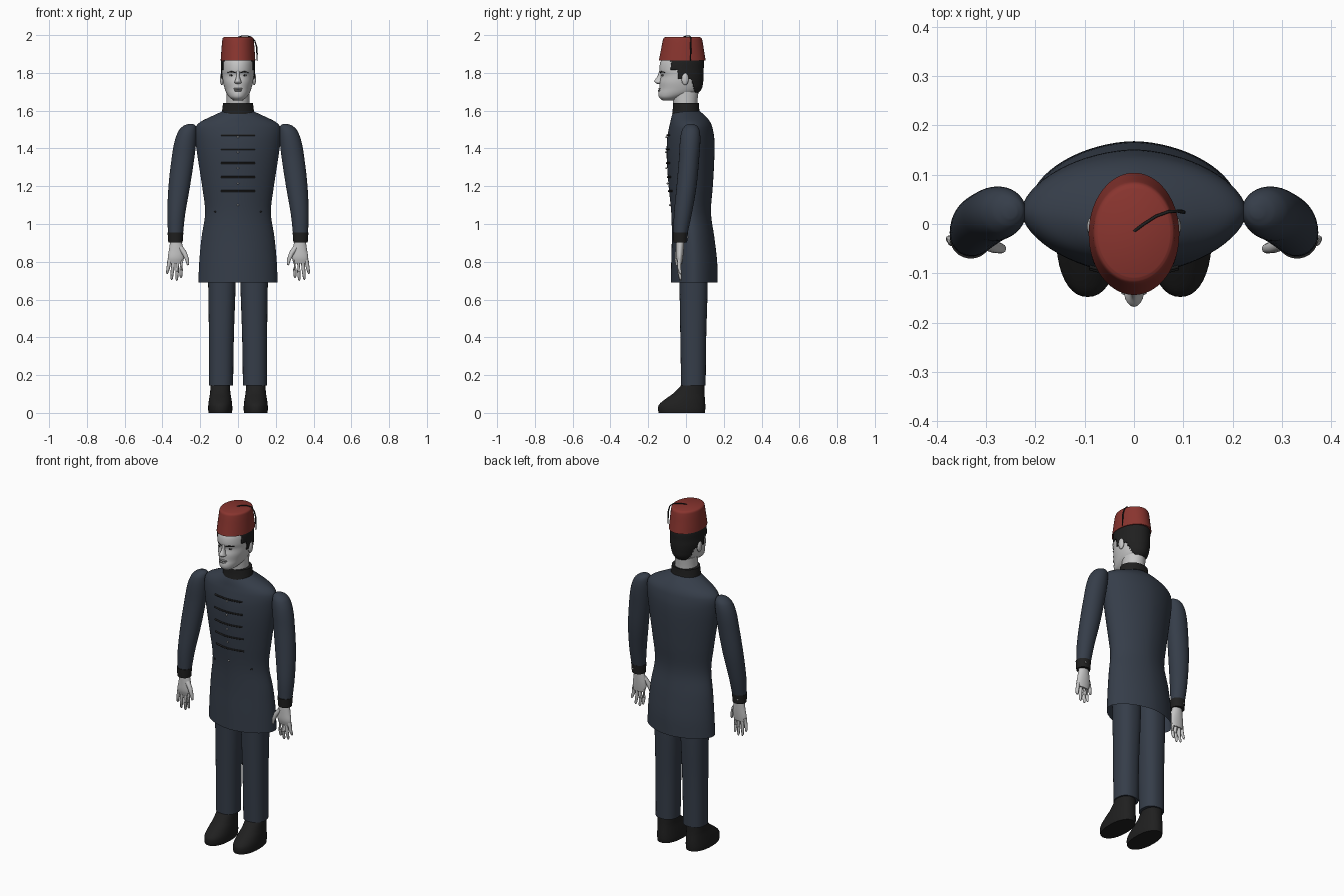
import bpy, bmesh, math
from mathutils import Vector

cube = bpy.data.objects.get("Cube")
if cube:
    bpy.data.objects.remove(cube)


def material(name, rgb):
    m = bpy.data.materials.new(name)
    m.use_nodes = True
    m.diffuse_color = (*rgb, 1)
    bsdf = m.node_tree.nodes["Principled BSDF"]
    bsdf.inputs["Base Color"].default_value = (*rgb, 1)
    bsdf.inputs["Roughness"].default_value = 0.8
    return m


NAVY = material("navy cloth", (0.036, 0.047, 0.067))
BLACK = material("black trim", (0.014, 0.014, 0.014))
RED = material("red felt", (0.25, 0.035, 0.028))
SKIN = material("pale skin", (0.56, 0.56, 0.56))
SHADE = material("grey lips", (0.3, 0.3, 0.3))
SILVER = material("silver", (0.6, 0.6, 0.6))


def finish(name, bm, mat, angle=40):
    bmesh.ops.recalc_face_normals(bm, faces=bm.faces)
    me = bpy.data.meshes.new(name)
    bm.to_mesh(me)
    bm.free()
    me.materials.append(mat)
    ob = bpy.data.objects.new(name, me)
    bpy.context.collection.objects.link(ob)
    bpy.ops.object.select_all(action="DESELECT")
    ob.select_set(True)
    bpy.context.view_layer.objects.active = ob
    bpy.ops.object.shade_smooth_by_angle(angle=math.radians(angle))
    return ob


def sample(rings, z):
    """Smoothly interpolate rings (z, centre x, half width, front y, back y)."""
    last = len(rings) - 1
    i = max(k for k in range(last) if k == 0 or rings[k][0] <= z)
    a, b = rings[i], rings[i + 1]
    h = b[0] - a[0]
    t = (z - a[0]) / h

    def slope(k, c):
        lo, hi = rings[max(k - 1, 0)], rings[min(k + 1, last)]
        return (hi[c] - lo[c]) / (hi[0] - lo[0])

    out = [z]
    for c in range(1, 5):
        out.append((2*t**3 - 3*t*t + 1) * a[c] + (t**3 - 2*t*t + t) * h * slope(i, c)
                   + (3*t*t - 2*t**3) * b[c] + (t**3 - t*t) * h * slope(i + 1, c))
    return out


def front_y(rings, x, z, p=2):
    _, cx, rx, yf, yb = sample(rings, z)
    k = max(0, 1 - abs((x - cx) / rx) ** p) ** (1 / p)
    return (yf + yb) / 2 - (yb - yf) / 2 * k


def skin_rings(bm, loops, caps):
    n = len(loops[0])
    for a, b in zip(loops, loops[1:]):
        for i in range(n):
            j = (i + 1) % n
            bm.faces.new((a[i], a[j], b[j], b[i]))
    if caps[0]:
        bm.faces.new(loops[0])
    if caps[1]:
        bm.faces.new(loops[-1])


def loft(name, rings, mat, p=2, n=40, steps=4, caps=(True, True), grow=0, keep=None):
    bm = bmesh.new()
    zs = [rings[0][0]]
    for a, b in zip(rings, rings[1:]):
        zs += [a[0] + (b[0] - a[0]) * s / steps for s in range(1, steps + 1)]
    loops = []
    for z in zs:
        _, cx, rx, yf, yb = sample(rings, z)
        rx, ry = max(rx, .002) + grow, max((yb - yf) / 2, .002) + grow
        loop = []
        for k in range(n):
            c, s = math.cos(math.tau * k / n), math.sin(math.tau * k / n)
            x = math.copysign(abs(c) ** (2 / p), c) * rx
            y = math.copysign(abs(s) ** (2 / p), s) * ry
            loop.append(bm.verts.new((cx + x, (yf + yb) / 2 + y, z)))
        loops.append(loop)
    skin_rings(bm, loops, caps)
    if keep:
        drop = [f for f in bm.faces if not keep(f.calc_center_median())]
        bmesh.ops.delete(bm, geom=drop, context="FACES")
    return finish(name, bm, mat)


def tube(name, points, radii, mat, n=10):
    bm = bmesh.new()
    pts = [Vector(q) for q in points]
    loops = []
    for i, q in enumerate(pts):
        d = pts[min(i + 1, len(pts) - 1)] - pts[max(i - 1, 0)]
        rot = d.to_track_quat("Z", "Y")
        r = radii[min(i, len(radii) - 1)]
        loops.append([bm.verts.new(q + rot @ Vector((r * math.cos(math.tau * k / n),
                      r * math.sin(math.tau * k / n), 0))) for k in range(n)])
    skin_rings(bm, loops, (True, True))
    return finish(name, bm, mat, 60)


def ball(name, centre, size, mat):
    bm = bmesh.new()
    bmesh.ops.create_uvsphere(bm, u_segments=14, v_segments=10, radius=1)
    bmesh.ops.scale(bm, vec=size, verts=bm.verts)
    bmesh.ops.translate(bm, vec=centre, verts=bm.verts)
    return finish(name, bm, mat, 60)


# Coat, open at the hem
COAT = [(.69, 0, .21, -.08, .168), (.8, 0, .205, -.078, .165), (.93, 0, .193, -.075, .15),
        (1.06, 0, .174, -.078, .132), (1.2, 0, .19, -.092, .142), (1.35, 0, .213, -.102, .15),
        (1.45, 0, .226, -.1, .15), (1.51, 0, .225, -.09, .14), (1.54, 0, .2, -.083, .128),
        (1.57, 0, .14, -.076, .105), (1.6, 0, .075, -.065, .07)]
loft("coat", COAT, NAVY, p=1.8, n=64, caps=(False, True))
loft("collar", [(1.583, 0, .086, -.073, .074), (1.61, 0, .083, -.07, .07),
                (1.64, 0, .079, -.069, .068)], BLACK)

# Chest braids and buttons
for i in range(5):
    z = 1.47 - i * .074
    xs = [-.09 + .18 * k / 12 for k in range(13)]
    tube("chest_braid", [(x, front_y(COAT, x, z, 1.8) - .001, z) for x in xs], [.005], BLACK, 8)
for z in (1.46, 1.38, 1.295, 1.215, 1.1):
    ball("coat_button", (0, front_y(COAT, 0, z, 1.8) - .005, z), (.005, .005, .005), SILVER)

# Head and neck
HEAD = [(1.655, 0, .025, -.125, -.05), (1.67, 0, .045, -.142, -.01), (1.69, 0, .06, -.146, .05),
        (1.715, 0, .07, -.141, .076), (1.75, 0, .079, -.14, .084), (1.785, 0, .083, -.133, .087),
        (1.815, 0, .084, -.141, .087), (1.87, 0, .082, -.13, .087), (1.89, 0, .07, -.1, .07)]
loft("head", HEAD, SKIN)
loft("neck", [(1.58, 0, .064, -.06, .06), (1.64, 0, .061, -.068, .06),
              (1.7, 0, .06, -.075, .066)], SKIN)
loft("nose", [(1.741, 0, .006, -.15, -.12), (1.748, 0, .019, -.163, -.12),
              (1.758, 0, .016, -.168, -.12), (1.78, 0, .009, -.152, -.12),
              (1.812, 0, .009, -.141, -.12)], SKIN, n=16)
for z, w in ((1.716, .026), (1.706, .022)):
    ball("lip", (0, front_y(HEAD, 0, z) + .001, z), (w, .007, .005), SHADE)


# Short hair shell with sideburns
def hairline(c):
    if c.z > 1.815:
        return c.y > -.078
    if c.z > 1.765:
        return c.y > -.045
    return c.y > .03 + (1.765 - c.z) * .25 and c.z > 1.692


hair = loft("hair", HEAD, BLACK, n=80, steps=6, grow=.004, keep=hairline)
shell = hair.modifiers.new("thickness", "SOLIDIFY")
shell.thickness = .005
shell.offset = 0

# Tapered felt hat with a hanging cord
loft("hat", [(1.865, 0, .092, -.144, .104), (1.92, 0, .088, -.133, .095),
             (1.975, 0, .083, -.122, .086), (1.985, 0, .08, -.117, .081),
             (1.99, 0, .073, -.108, .072)], RED, n=56)
tube("hat_cord", [(0, -.015, 1.988), (.02, 0, 1.995), (.045, .016, 1.996), (.07, .025, 1.99),
                  (.088, .026, 1.972), (.098, .025, 1.94), (.101, .024, 1.9),
                  (.101, .024, 1.865)], [.003, .003, .003, .003, .003, .004], BLACK)

# Paired parts; s is +1 on the left and -1 on the right
for s in (1, -1):
    side = "left_" if s > 0 else "right_"

    def part(name, rings, mat, **kw):
        return loft(side + name, [(z, s * x, r, a, b) for z, x, r, a, b in rings], mat, **kw)

    part("sleeve", [(.94, .331, .039, -.066, .006), (1.05, .327, .047, -.064, .03),
                    (1.2, .311, .057, -.05, .056), (1.35, .291, .06, -.037, .07),
                    (1.44, .278, .057, -.032, .076), (1.495, .266, .047, -.022, .072),
                    (1.52, .256, .032, -.005, .058), (1.53, .25, .012, .012, .038)], NAVY)
    part("cuff", [(.903, .331, .038, -.067, .006), (.955, .331, .042, -.07, .01)], BLACK, steps=1)
    part("trouser_leg", [(.145, .09, .064, -.026, .104), (.4, .088, .066, -.03, .107),
                         (.7, .085, .073, -.035, .115), (.9, .085, .075, -.04, .11)],
         NAVY, p=2.3)
    part("shoe", [(0, .094, .062, -.145, .1), (.02, .094, .064, -.148, .102),
                  (.045, .094, .063, -.142, .102), (.075, .094, .059, -.107, .1),
                  (.105, .094, .054, -.065, .098), (.15, .094, .051, -.022, .097)],
         BLACK, p=2.2)

    # Hand with spread fingers
    part("palm", [(.79, .331, .036, -.044, -.02), (.82, .329, .043, -.052, -.016),
                  (.86, .327, .039, -.053, -.012), (.92, .329, .028, -.052, -.008)],
         SKIN, n=24)
    for x, tip, z in ((.363, .375, .735), (.343, .351, .705), (.32, .324, .7), (.3, .302, .715)):
        tube(side + "finger", [(s * x, -.034, .81), (s * (x + tip) / 2, -.036, (z + .8) / 2),
                               (s * tip, -.03, z + .008), (s * tip, -.028, z)],
             [.011, .0095, .007, .003], SKIN)
    tube(side + "thumb", [(s * .305, -.038, .875), (s * .283, -.046, .845),
                          (s * .269, -.05, .81), (s * .265, -.05, .782)],
         [.014, .013, .01, .005], SKIN)

    # Ear, eye, eyebrow and small coat details
    ball(side + "ear", (s * .085, -.005, 1.768), (.011, .019, .033), SKIN)
    ey = front_y(HEAD, .034, 1.79)
    ball(side + "eye", (s * .034, ey + .002, 1.787), (.013, .005, .005), SHADE)
    ball(side + "pupil", (s * .034, ey - .002, 1.787), (.004, .003, .004), BLACK)
    tube(side + "eyebrow", [(s * x, front_y(HEAD, x, z), z) for x, z in
                            ((.014, 1.801), (.034, 1.807), (.055, 1.802))],
         [.003, .004, .002], BLACK, 8)
    ball(side + "waist_button", (s * .12, front_y(COAT, .12, 1.065, 1.8), 1.065),
         (.006, .005, .005), BLACK)
    ball(side + "cuff_button", (s * .345, .008, .93), (.005, .005, .005), SILVER)
